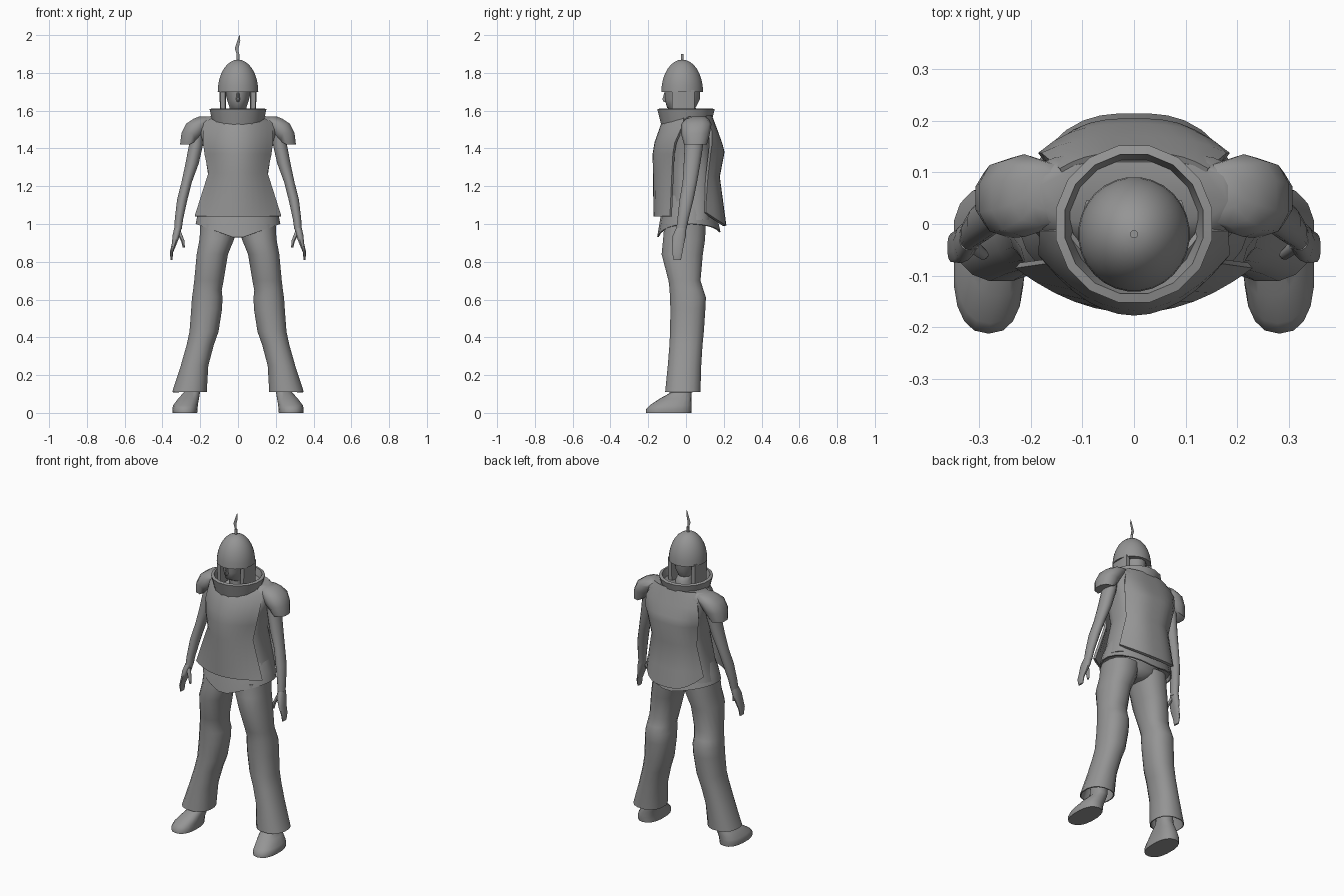
import bpy
import bmesh
from math import sin, cos, pi, copysign, radians

if "Cube" in bpy.data.objects:
    bpy.data.objects.remove(bpy.data.objects["Cube"])

grey = bpy.data.materials.new("plain grey")
grey.use_nodes = True
grey.diffuse_color = (.3, .3, .3, 1)
grey.node_tree.nodes["Principled BSDF"].inputs["Base Color"].default_value = grey.diffuse_color


def finish(name, bm, thickness=0):
    """Turn a bmesh into a shaded object, optionally given wall thickness."""
    bmesh.ops.recalc_face_normals(bm, faces=bm.faces)
    mesh = bpy.data.meshes.new(name)
    bm.to_mesh(mesh)
    bm.free()
    mesh.materials.append(grey)
    obj = bpy.data.objects.new(name, mesh)
    bpy.context.collection.objects.link(obj)
    bpy.ops.object.select_all(action="DESELECT")
    obj.select_set(True)
    bpy.context.view_layer.objects.active = obj
    if thickness:
        solid = obj.modifiers.new("thickness", "SOLIDIFY")
        solid.thickness = thickness
        solid.offset = 0
        bpy.ops.object.modifier_apply(modifier=solid.name)
    bpy.ops.object.shade_smooth_by_angle(angle=radians(48))


def skin(bm, rings, closed):
    for low, high in zip(rings, rings[1:]):
        count = len(low)
        for i in range(count if closed else count - 1):
            j = (i + 1) % count
            bm.faces.new((low[i], low[j], high[j], high[i]))


def loft(name, rows, sides=12, power=2, side=1, caps=True, thickness=0, hem=None):
    """Stacked rings; rows: height, centre x, centre y, radius x, radius y."""
    bm = bmesh.new()
    rings = []
    for row, (z, cx, cy, rx, ry) in enumerate(rows):
        ring = []
        for i in range(sides):
            t = 2 * pi * (i + .5) / sides
            x = cx + rx * copysign(abs(cos(t)) ** (2 / power), cos(t))
            y = cy + ry * copysign(abs(sin(t)) ** (2 / power), sin(t))
            shift = hem(t) if hem and row == 0 else 0
            ring.append(bm.verts.new((x * side, y, z + shift)))
        rings.append(ring)
    skin(bm, rings, True)
    if caps:
        bm.faces.new(rings[0])
        bm.faces.new(rings[-1])
    finish(name, bm, thickness)


def plate(name, rows, bend, thickness, columns=12, dip=0):
    """Curved armour; rows: height, half width, middle y, edge y."""
    bm = bmesh.new()
    rings = []
    for k, (z, w, mid, edge) in enumerate(rows):
        ring = []
        for i in range(columns + 1):
            u = 2 * i / columns - 1
            f = abs(u) ** bend
            drop = dip * f if k == 0 else 0
            ring.append(bm.verts.new((w * u, mid + (edge - mid) * f, z + drop)))
        rings.append(ring)
    skin(bm, rings, False)
    finish(name, bm, thickness)


def hem_drop(t):
    """The tunic hem dips to a point in front and a little behind."""
    return (.05 if sin(t) > 0 else .08) * (abs(cos(t)) - 1)


# Helmet, plume and head
loft("helmet", [(1.7 + .17 * sin(t), 0, -.02, .107 * cos(t) + .001, .11 * cos(t) + .001)
                for t in [k * pi / 16 for k in range(9)]], 28)
loft("plume_stalk", [(1.86, 0, -.02, .008, .008), (1.9, 0, -.02, .008, .008)], 8)
bm = bmesh.new()
rings = [[bm.verts.new((x + d, -.02, z)) for d in (-w, w)]
         for z, x, w in [(1.89, 0, .005), (1.93, -.007, .01), (1.97, .004, .008), (2, .008, .001)]]
skin(bm, rings, False)
finish("plume_feather", bm)
loft("head", [(1.5, 0, .01, .05, .06), (1.59, 0, .01, .05, .06), (1.615, 0, -.025, .045, .075),
              (1.66, 0, -.02, .06, .093), (1.72, 0, -.02, .075, .095)], 14)
loft("nose", [(1.645, 0, -.11, .006, .008), (1.66, 0, -.11, .011, .016),
              (1.71, 0, -.105, .006, .006)], 8)

# Collar
loft("collar", [(1.5, 0, 0, .118, .118), (1.61, 0, 0, .145, .146)], 16, caps=False, thickness=.018)

# Torso, tunic hem and armour plates
loft("torso", [(1.02, 0, .03, .215, .11), (1.28, 0, .03, .15, .115), (1.42, 0, .03, .18, .115),
               (1.5, 0, .045, .21, .1), (1.54, 0, .055, .215, .085), (1.57, 0, .06, .18, .06)], 24, 3)
loft("tunic_skirt", [(1, 0, .015, .222, .165), (1.05, 0, .015, .212, .145), (1.15, 0, .02, .175, .125)],
     24, caps=False, thickness=.008, hem=hem_drop)
plate("chest_plate", [(1.04, .225, -.165, -.08), (1.27, .152, -.168, -.07), (1.37, .172, -.17, -.065),
                      (1.43, .18, -.16, -.055), (1.53, .178, -.125, -.01), (1.56, .13, -.1, -.01)], 2, .014)
plate("back_plate", [(.99, .19, .205, .1), (1.1, .18, .19, .1), (1.25, .15, .17, .11), (1.38, .17, .195, .125),
                     (1.42, .18, .185, .13), (1.49, .175, .16, .13), (1.57, .14, .13, .1)], 3, .018, dip=.07)
loft("pelvis", [(.935, 0, 0, .03, .07), (.97, 0, 0, .13, .1), (1.05, 0, 0, .18, .11)], 16, 2.4)

for label, s in (("left", 1), ("right", -1)):
    # Helmet cheek flap
    loft(label + "_cheek_flap", [(1.56, .079, -.015, .017, .06), (1.71, .081, -.015, .017, .062)],
         8, 5, s)

    # Shoulder pad and arm
    loft(label + "_shoulder_pad", [(1.42, .257, .05, .052, .06), (1.48, .24, .05, .062, .077),
                                   (1.53, .212, .055, .066, .08), (1.556, .18, .06, .06, .062),
                                   (1.568, .17, .065, .04, .038)], 10, 2.3, s,
         hem=lambda t: .03 * max(0, -cos(t)))
    loft(label + "_arm", [(.97, .318, -.025, .02, .027), (1.03, .312, -.015, .023, .03),
                          (1.13, .295, .003, .028, .037), (1.22, .272, .02, .028, .038),
                          (1.32, .243, .032, .036, .044), (1.42, .222, .042, .038, .049),
                          (1.5, .215, .05, .037, .05)], 14, side=s)
    loft(label + "_hand", [(.81, .352, -.046, .005, .02), (.85, .352, -.046, .009, .028),
                           (.9, .336, -.042, .014, .034), (.94, .327, -.035, .02, .036),
                           (.98, .318, -.025, .02, .027)], 12, 2.3, s)
    loft(label + "_thumb", [(.875, .287, -.06, .006, .007), (.91, .292, -.058, .01, .011),
                            (.96, .314, -.04, .013, .015)], 8, side=s)

    # Flared trouser leg
    loft(label + "_trouser_leg", [(.11, .257, -.017, .09, .092), (.25, .23, -.008, .071, .087),
                                  (.36, .2, 0, .07, .086), (.43, .18, .005, .075, .088),
                                  (.55, .166, .01, .08, .091), (.61, .163, .01, .079, .094),
                                  (.65, .162, .003, .074, .088), (.7, .154, -.008, .076, .083),
                                  (.84, .136, -.02, .081, .108), (.92, .112, -.01, .09, .11),
                                  (1, .1, -.005, .098, .108)],
         16, 2.3, s, caps=False, thickness=.006)

    # Shoe with a sloping toe, rising into the ankle
    loft(label + "_shoe", [(0, .281, -.092, .066, .12), (.02, .281, -.091, .068, .121),
                           (.04, .278, -.081, .066, .111), (.075, .262, -.055, .056, .085),
                           (.11, .243, -.023, .043, .053), (.2, .24, -.018, .042, .05)],
         18, 2.4, s)
